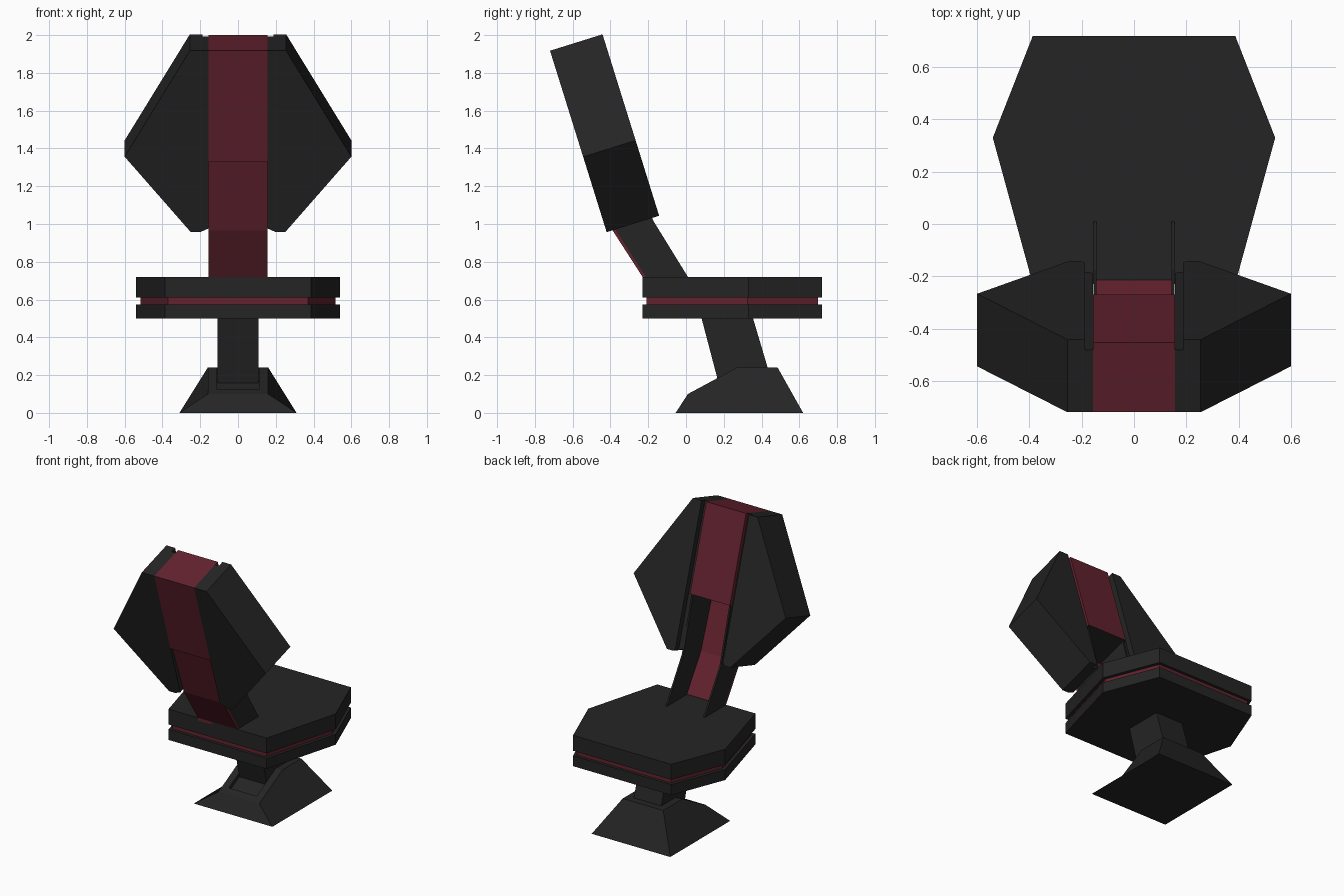
import bpy, bmesh
from mathutils import Vector

if "Cube" in bpy.data.objects:
    bpy.data.objects.remove(bpy.data.objects["Cube"])


def material(name, rgb):
    m = bpy.data.materials.new(name)
    m.diffuse_color = (*rgb, 1)
    m.use_nodes = True
    m.node_tree.nodes["Principled BSDF"].inputs["Base Color"].default_value = m.diffuse_color
    return m


BLACK = material("matte black", (0.018, 0.018, 0.018))
RED = material("dark red", (0.125, 0.016, 0.028))


def finish(bm, name, *mats):
    bmesh.ops.recalc_face_normals(bm, faces=bm.faces)
    me = bpy.data.meshes.new(name)
    bm.to_mesh(me)
    bm.free()
    ob = bpy.data.objects.new(name, me)
    for m in mats:
        me.materials.append(m)
    bpy.context.collection.objects.link(ob)
    return ob


def prism(name, points, offset, *mats, rule=None):
    """Extrude a closed loop of 3D points along offset."""
    bm = bmesh.new()
    face = bm.faces.new([bm.verts.new(p) for p in points])
    ext = bmesh.ops.extrude_face_region(bm, geom=[face], use_keep_orig=True)
    new = [v for v in ext["geom"] if isinstance(v, bmesh.types.BMVert)]
    bmesh.ops.translate(bm, verts=new, vec=offset)
    bmesh.ops.recalc_face_normals(bm, faces=bm.faces)
    if rule:
        for f in bm.faces:
            f.material_index = rule(f)
    return finish(bm, name, *mats)


def side_prism(name, yz, x0, x1, *mats):
    return prism(name, [(x0, y, z) for y, z in yz], (x1 - x0, 0, 0), *mats)


# Base: truncated foot with a sloped front, socket sunk into the upper faces
bm = bmesh.new()
rows = [[bm.verts.new((s * w, y, z)) for s in (-1, 1)]
        for w, y, z in ((0.31, -0.055, 0), (0.16, 0.01, 0.10), (0.16, 0.27, 0.24),
                        (0.16, 0.485, 0.24), (0.31, 0.62, 0))]
strips = [bm.faces.new((a[0], a[1], b[1], b[0])) for a, b in zip(rows, rows[1:])]
bm.faces.new([rows[0][0], rows[4][0], rows[4][1], rows[0][1]])
for i in (0, 1):
    bm.faces.new([r[i] for r in rows])
bmesh.ops.recalc_face_normals(bm, faces=bm.faces)
bmesh.ops.inset_region(bm, faces=strips[1:3], thickness=0.05, use_even_offset=True)
socket = bmesh.ops.extrude_face_region(bm, geom=strips[1:3])
bmesh.ops.translate(bm, vec=(0, 0, -0.03),
                    verts=[v for v in socket["geom"] if isinstance(v, bmesh.types.BMVert)])
bmesh.ops.delete(bm, geom=[f for f in strips[1:3] if f.is_valid], context="FACES")
finish(bm, "base", BLACK)

# Leaning stem
side_prism("stem", [(0.08, 0.51), (0.18, 0.13), (0.45, 0.18), (0.352, 0.51)], -0.108, 0.108, BLACK)

# Seat: two hexagonal slabs with a recessed red band between them
HEX = [(0.387, 0.72), (0.54, 0.33), (0.387, -0.23), (-0.387, -0.23), (-0.54, 0.33), (-0.387, 0.72)]


def seat_slab(name, z0, z1, inset, mat):
    k = 1 - inset / 0.47
    prism(name, [(x * k, 0.245 + (y - 0.245) * k, z0) for x, y in HEX], (0, 0, z1 - z0), mat)


seat_slab("seat_bottom", 0.5, 0.575, 0, BLACK)
seat_slab("seat_band", 0.57, 0.615, 0.02, RED)
seat_slab("seat_top", 0.61, 0.72, 0, BLACK)

# Backrest frame: U runs up the tilted back, N runs through its thickness
O = Vector((0, -0.42, 0.957))
U = Vector((0, -0.298, 0.9546))
N = Vector((0, 0.9546, 0.298))


def tilted(x, u, n):
    return O + Vector((x, 0, 0)) + U * u + N * n


# Wings: rear slab plus a front slab set back from the centre panel
for s, side in ((1, "right"), (-1, "left")):
    for part, inner, n0, n1 in (("rear", 0.157, 0, 0.25), ("front", 0.187, 0.25, 0.291)):
        loop = [(inner, 0.02), (0.2, 0), (0.25, 0), (0.6, 0.418), (0.255, 1.006), (inner, 1.006)]
        prism(f"{side}_wing_{part}", [tilted(s * x, u, n0) for x, u in loop], N * (n1 - n0), BLACK)

# Centre panel: red block in the upper half with a black underside
prism("centre_panel", [tilted(x, u, 0) for x, u in
                       ((-0.157, 0.39), (0.157, 0.39), (0.157, 1.006), (-0.157, 1.006))],
      N * 0.28, RED, BLACK, rule=lambda f: int(f.normal.dot(U) < -0.5))

# Neck: red spine plate with two black side plates, open to the front
back = [(-0.23, 0.70), (-0.23, 0.72), (-0.388, 0.965), tilted(0, 0.40, 0.015).yz]
inner = [(y + 0.015, z + 0.004) for y, z in back]
front = [(0.01, 0.70), (0.01, 0.72), (-0.175, 1.02), tilted(0, 0.40, 0.265).yz]
side_prism("neck_spine", back + inner[::-1], -0.155, 0.155, RED)
for s, side in ((1, "right"), (-1, "left")):
    side_prism(f"{side}_neck_plate", inner + front[::-1], s * 0.143, s * 0.155, BLACK)
